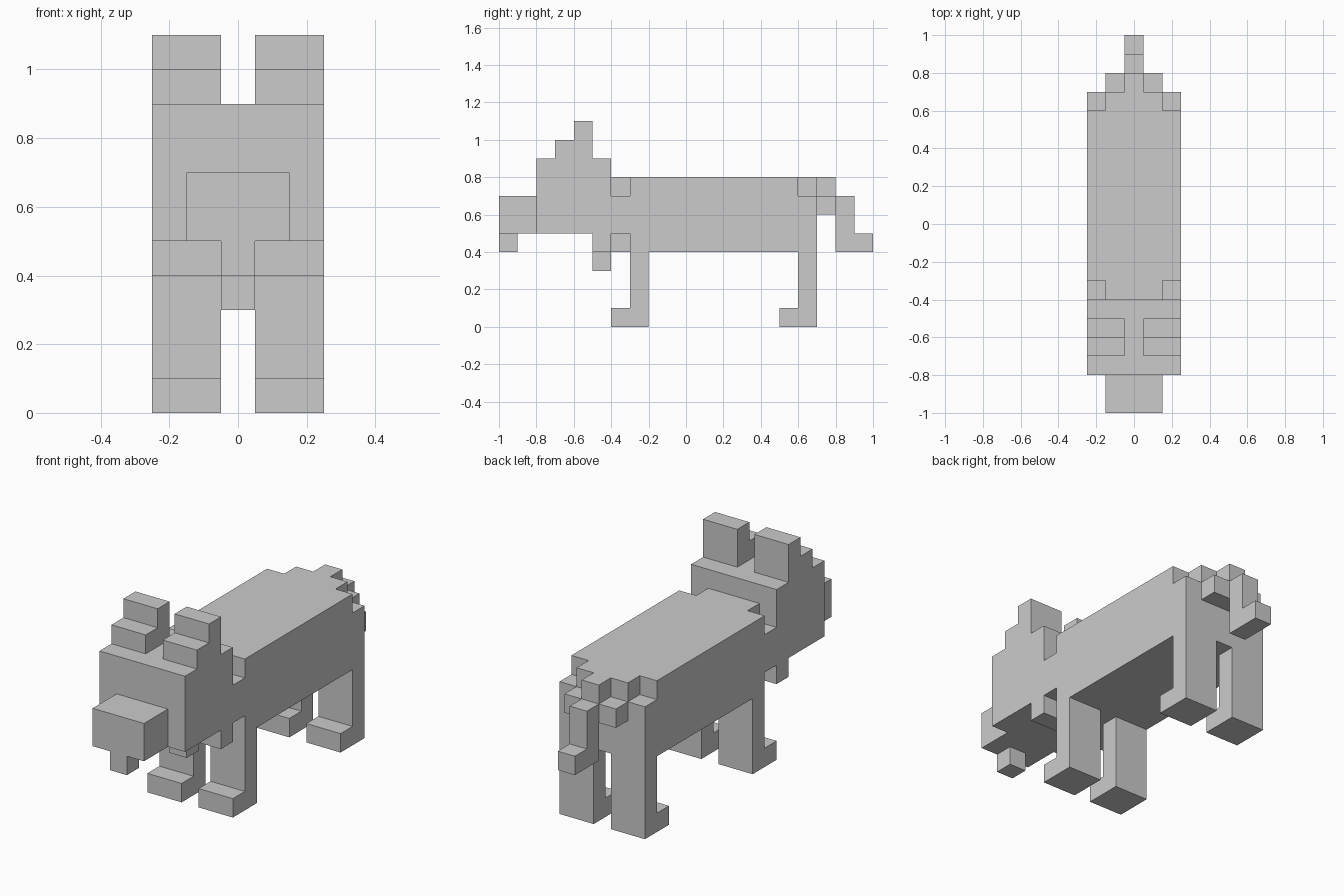
import bpy, bmesh

if "Cube" in bpy.data.objects:
    bpy.data.objects.remove(bpy.data.objects["Cube"])


def extrude_profile(name, profile, x0, x1, mirror=False):
    """Extrude a side profile of (y, z) points from x0 to x1, optionally mirrored across x = 0."""
    bm = bmesh.new()
    face = bm.faces.new([bm.verts.new((x0, y, z)) for y, z in profile])
    out = bmesh.ops.extrude_face_region(bm, geom=[face])
    moved = [v for v in out["geom"] if isinstance(v, bmesh.types.BMVert)]
    bmesh.ops.translate(bm, verts=moved, vec=(x1 - x0, 0, 0))
    bmesh.ops.recalc_face_normals(bm, faces=bm.faces)
    mesh = bpy.data.meshes.new(name)
    bm.to_mesh(mesh)
    bm.free()
    obj = bpy.data.objects.new(name, mesh)
    bpy.context.collection.objects.link(obj)
    if mirror:
        obj.modifiers.new("Mirror", "MIRROR").use_mirror_merge = False
    return obj


def rect(y0, y1, z0, z1):
    return [(y0, z0), (y1, z0), (y1, z1), (y0, z1)]


# Long body with small notches at the shoulder and rump corners
body = extrude_profile("body", rect(-0.4, 0.7, 0.4, 0.8), -0.25, 0.25)
notches = {
    "shoulder_top": rect(-0.5, -0.3, 0.7, 0.9),
    "shoulder_bottom": rect(-0.5, -0.3, 0.3, 0.5),
    "rump_top": rect(0.6, 0.8, 0.7, 0.9),
}
for name, profile in notches.items():
    cutter = extrude_profile(name + "_cutter", profile, 0.15, 0.35, mirror=True)
    cutter.hide_render = True
    cutter.hide_set(True)
    cut = body.modifiers.new(name, "BOOLEAN")
    cut.operation = "DIFFERENCE"
    cut.solver = "EXACT"
    cut.object = cutter

# Head with the collar block under its rear edge
extrude_profile("head", [(-0.8, 0.5), (-0.5, 0.5), (-0.5, 0.4), (-0.4, 0.4),
                         (-0.4, 0.9), (-0.8, 0.9)], -0.25, 0.25)
extrude_profile("collar_tag", rect(-0.5, -0.4, 0.3, 0.4), -0.05, 0.05)

# Muzzle and chin
extrude_profile("muzzle", rect(-1.0, -0.8, 0.5, 0.7), -0.15, 0.15)
extrude_profile("chin", rect(-1.0, -0.9, 0.4, 0.5), -0.05, 0.05)

# Stepped ears
extrude_profile("ears", [(-0.7, 0.9), (-0.5, 0.9), (-0.5, 1.1), (-0.6, 1.1),
                         (-0.6, 1.0), (-0.7, 1.0)], 0.05, 0.25, mirror=True)

# L-shaped legs with paws pointing forward
for name, y in (("front_legs", -0.2), ("back_legs", 0.7)):
    extrude_profile(name, [(y - 0.2, 0), (y, 0), (y, 0.4), (y - 0.1, 0.4),
                           (y - 0.1, 0.1), (y - 0.2, 0.1)], 0.05, 0.25, mirror=True)

# Tail: side blocks at the root and a drooping stepped centre strip
extrude_profile("tail_root", rect(0.7, 0.8, 0.6, 0.7), 0.05, 0.15, mirror=True)
extrude_profile("tail", [(0.7, 0.6), (0.8, 0.6), (0.8, 0.4), (1.0, 0.4), (1.0, 0.5),
                         (0.9, 0.5), (0.9, 0.7), (0.8, 0.7), (0.8, 0.8), (0.7, 0.8)],
                -0.05, 0.05)
